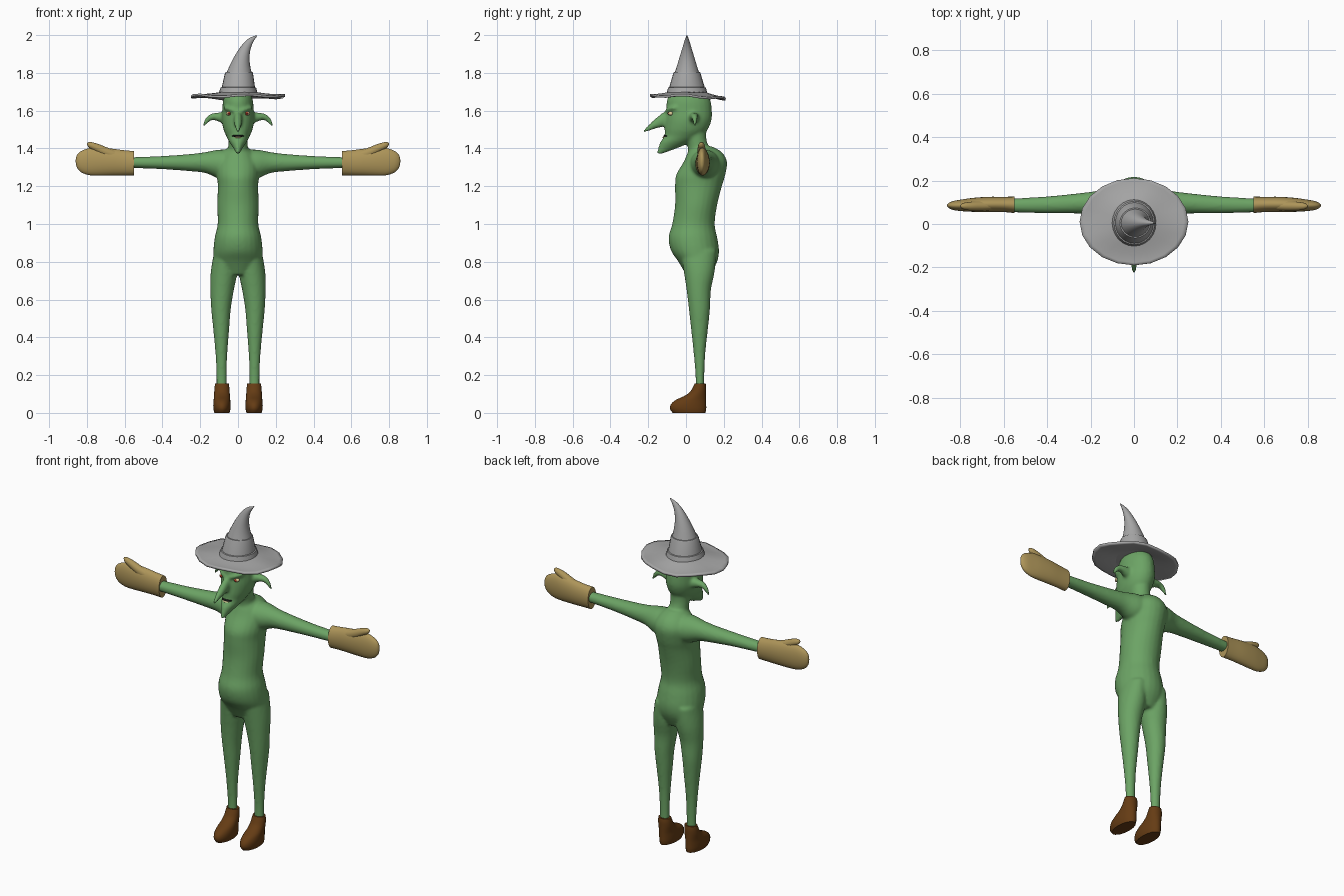
import bpy, bmesh, math
from mathutils import Vector


def material(name, rgb):
    m = bpy.data.materials.new(name)
    m.diffuse_color = (*rgb, 1)
    return m


SKIN = material("green skin", (0.15, 0.37, 0.13))
FELT = material("grey felt", (0.38, 0.38, 0.38))
TAN = material("tan leather", (0.42, 0.30, 0.10))
BROWN = material("brown leather", (0.13, 0.045, 0.007))
CREAM = material("cream", (0.75, 0.62, 0.32))
RED = material("red iris", (0.45, 0.04, 0.02))
BLACK = material("black", (0.01, 0.01, 0.01))


# A ring is centre + two radius vectors, stored as nine numbers
def level(z, y0, y1, hw, x=0):
    """Horizontal ring from front y0 to back y1 with half width hw."""
    return (x, (y0 + y1) / 2, z, hw, 0, 0, 0, (y1 - y0) / 2, 0)


def upright(x, y, z, ry, rz, lean=0):
    """Ring facing along x, leaning outward at the top."""
    return (x, y, z, 0, ry, 0, rz * math.sin(lean), 0, rz * math.cos(lean))


def facing(y, z, rx, rz, x=0, lean=0):
    """Ring facing along y, leaning forward at the top."""
    return (x, y, z, rx, 0, 0, 0, -rz * math.sin(lean), rz * math.cos(lean))


def refine(rings, steps):
    """Catmull-Rom interpolation between rings."""
    out = []
    for i in range(len(rings) - 1):
        p = [rings[max(i - 1, 0)], rings[i], rings[i + 1], rings[min(i + 2, len(rings) - 1)]]
        for k in range(steps):
            t = k / steps
            out.append([0.5 * (2 * b + (c - a) * t + (2 * a - 5 * b + 4 * c - d) * t * t
                               + (3 * b - a - 3 * c + d) * t ** 3) for a, b, c, d in zip(*p)])
    return out + [rings[-1]]


def loft(bm, rings, n=24, steps=4, cap=True, side=1):
    rows = []
    for r in refine(rings, steps):
        c, a, b = Vector(r[:3]), Vector(r[3:6]), Vector(r[6:])
        row = []
        for i in range(n):
            t = math.tau * i / n
            v = c + a * math.cos(t) + b * math.sin(t)
            row.append(bm.verts.new((v.x * side, v.y, v.z)))
        rows.append(row)
    for lo, hi in zip(rows, rows[1:]):
        for i in range(n):
            j = (i + 1) % n
            bm.faces.new((lo[i], lo[j], hi[j], hi[i]))
    if cap:
        bm.faces.new(rows[0])
        bm.faces.new(rows[-1])


def finish(name, bm, mat, angle=50):
    bmesh.ops.recalc_face_normals(bm, faces=bm.faces)
    me = bpy.data.meshes.new(name)
    bm.to_mesh(me)
    bm.free()
    me.materials.append(mat)
    ob = bpy.data.objects.new(name, me)
    bpy.context.collection.objects.link(ob)
    bpy.ops.object.select_all(action='DESELECT')
    bpy.context.view_layer.objects.active = ob
    ob.select_set(True)
    bpy.ops.object.shade_smooth_by_angle(angle=math.radians(angle))
    return ob


def ball(name, loc, size, mat):
    bm = bmesh.new()
    bmesh.ops.create_uvsphere(bm, u_segments=16, v_segments=10, radius=1)
    for v in bm.verts:
        v.co = Vector([c * s + l for c, s, l in zip(v.co, size, loc)])
    finish(name, bm, mat)


# Body: torso, head, nose and limbs fused into one skin
bm = bmesh.new()
loft(bm, [level(*r) for r in (
    (0.73, 0.00, 0.13, 0.08), (0.80, -0.04, 0.165, 0.125), (0.86, -0.08, 0.175, 0.13),
    (0.93, -0.092, 0.165, 0.123), (1.00, -0.073, 0.152, 0.108), (1.10, -0.058, 0.165, 0.11),
    (1.20, -0.058, 0.19, 0.107), (1.26, -0.052, 0.208, 0.112), (1.33, -0.012, 0.217, 0.11),
    (1.38, 0.01, 0.19, 0.08), (1.41, 0.03, 0.14, 0.045))])
loft(bm, [level(*r) for r in (  # neck
    (1.34, 0.01, 0.15, 0.06), (1.40, 0.01, 0.125, 0.052), (1.45, 0.0, 0.108, 0.052),
    (1.53, -0.03, 0.11, 0.055))])
loft(bm, [level(*r) for r in (  # head down to the pointed chin
    (1.72, -0.06, 0.09, 0.055), (1.66, -0.10, 0.128, 0.078), (1.60, -0.103, 0.137, 0.083),
    (1.55, -0.108, 0.135, 0.086), (1.50, -0.113, 0.115, 0.077), (1.465, -0.115, 0.08, 0.062),
    (1.435, -0.136, 0.03, 0.047), (1.40, -0.148, -0.05, 0.024), (1.37, -0.156, -0.13, 0.008))])
loft(bm, [facing(-0.07, 1.59, 0.018, 0.03, lean=0.6), facing(-0.12, 1.55, 0.022, 0.034, lean=0.7),
          facing(-0.17, 1.523, 0.018, 0.021, lean=0.6), facing(-0.228, 1.487, 0.006, 0.006, lean=0.6)])
for s in (-1, 1):
    loft(bm, [level(*r) for r in (  # leg
        (0.86, -0.03, 0.16, 0.055, 0.07), (0.75, -0.012, 0.152, 0.07, 0.074),
        (0.65, 0.003, 0.132, 0.062, 0.084), (0.55, 0.015, 0.127, 0.052, 0.09),
        (0.45, 0.026, 0.117, 0.043, 0.089), (0.32, 0.04, 0.103, 0.032, 0.088),
        (0.20, 0.05, 0.097, 0.027, 0.087), (0.11, 0.05, 0.097, 0.027, 0.087))], side=s)
    loft(bm, [upright(*r) for r in (  # arm
        (0.03, 0.10, 1.32, 0.085, 0.07), (0.10, 0.10, 1.318, 0.075, 0.076),
        (0.17, 0.098, 1.325, 0.055, 0.056), (0.25, 0.095, 1.325, 0.047, 0.046),
        (0.40, 0.088, 1.325, 0.039, 0.035), (0.58, 0.085, 1.325, 0.031, 0.028))], side=s)
    loft(bm, [upright(*r) for r in (  # drooping ear
        (0.06, 0.04, 1.557, 0.03, 0.036, 0), (0.10, 0.042, 1.565, 0.026, 0.026, 0.1),
        (0.14, 0.045, 1.566, 0.018, 0.018, 0.5), (0.165, 0.047, 1.547, 0.012, 0.013, 0.9),
        (0.186, 0.047, 1.515, 0.005, 0.005, 1.1))], n=16, side=s)
    loft(bm, [upright(0.012, -0.10, 1.597, 0.014, 0.009), upright(0.045, -0.088, 1.608, 0.014, 0.01),
              upright(0.075, -0.06, 1.615, 0.012, 0.008)], n=12, side=s)  # brow
body = finish("body", bm, SKIN)
rm = body.modifiers.new("fuse", 'REMESH')
rm.mode, rm.voxel_size, rm.use_smooth_shade = 'VOXEL', 0.008, True
sm = body.modifiers.new("soften", 'SMOOTH')
sm.factor, sm.iterations = 0.5, 6

# Mittens, boots and eyes
for s, label in ((-1, "left"), (1, "right")):
    bm = bmesh.new()
    loft(bm, [upright(*r) for r in (
        (0.55, 0.088, 1.322, 0.038, 0.064), (0.60, 0.09, 1.324, 0.035, 0.066),
        (0.67, 0.09, 1.328, 0.035, 0.071), (0.74, 0.088, 1.33, 0.032, 0.074),
        (0.79, 0.086, 1.33, 0.027, 0.071), (0.83, 0.085, 1.33, 0.021, 0.056),
        (0.852, 0.085, 1.332, 0.012, 0.034), (0.859, 0.085, 1.333, 0.003, 0.008))], side=s)
    loft(bm, [upright(*r) for r in (  # thumb
        (0.64, 0.085, 1.355, 0.022, 0.03, -0.3), (0.70, 0.083, 1.38, 0.023, 0.026, -0.4),
        (0.75, 0.082, 1.405, 0.02, 0.021, -0.4), (0.785, 0.082, 1.42, 0.014, 0.015, -0.4),
        (0.799, 0.082, 1.427, 0.003, 0.004, -0.4))], n=16, side=s)
    finish(label + "_mitten", bm, TAN)

    bm = bmesh.new()
    loft(bm, [level(*r, 0.085) for r in (
        (0.0, -0.07, 0.103, 0.04), (0.02, -0.084, 0.107, 0.045), (0.045, -0.08, 0.107, 0.046),
        (0.068, -0.055, 0.107, 0.044), (0.088, -0.012, 0.107, 0.042), (0.11, 0.02, 0.107, 0.041),
        (0.135, 0.036, 0.107, 0.039), (0.155, 0.046, 0.104, 0.036))], steps=3, side=s)
    finish(label + "_boot", bm, BROWN)

    ball(label + "_eye", (0.047 * s, -0.080, 1.585), (0.016, 0.014, 0.011), CREAM)
    ball(label + "_iris", (0.047 * s, -0.090, 1.585), (0.008, 0.007, 0.008), RED)
    ball(label + "_pupil", (0.047 * s, -0.095, 1.585), (0.003, 0.004, 0.003), BLACK)

# Mouth
ball("mouth", (0, -0.095, 1.466), (0.034, 0.026, 0.008), BLACK)
ball("teeth", (0, -0.098, 1.459), (0.024, 0.028, 0.005), CREAM)

# Hat brim with a wavy edge
bm = bmesh.new()
loft(bm, [(0, 0.01, z, rx, 0, 0, 0, ry, 0) for z, rx, ry in (
    (1.695, 0.085, 0.09), (1.684, 0.14, 0.13), (1.676, 0.20, 0.17), (1.674, 0.25, 0.20))],
    n=20, steps=2, cap=False)
for v in bm.verts:
    a = math.atan2((v.co.y - 0.01) / 0.2, v.co.x / 0.25)
    r = math.hypot(v.co.x / 0.25, (v.co.y - 0.01) / 0.2)
    v.co.z += max(0, r - 0.4) * (0.010 * math.cos(5 * a + 0.6) - 0.012 * math.sin(a) + 0.005 * math.cos(2 * a))
brim = finish("hat_brim", bm, FELT)
so = brim.modifiers.new("thickness", 'SOLIDIFY')
so.thickness, so.offset = 0.012, 0

# Hat crown: banded base, then a bent point
bm = bmesh.new()
loft(bm, [(x, 0.005, z, rx, 0, 0, 0, ry, 0) for x, z, rx, ry in (
    (0.0, 1.685, 0.105, 0.11), (0.002, 1.722, 0.094, 0.10), (0.002, 1.724, 0.088, 0.094),
    (0.005, 1.795, 0.075, 0.073), (0.006, 1.804, 0.071, 0.069))], steps=1)
loft(bm, [(x, 0.005, z, rx, 0, -rx * k, 0, ry, 0) for x, z, rx, ry, k in (
    (0.005, 1.79, 0.070, 0.068, 0), (0.012, 1.84, 0.053, 0.052, 0.1),
    (0.025, 1.89, 0.036, 0.037, 0.3), (0.043, 1.935, 0.023, 0.023, 0.5),
    (0.068, 1.972, 0.012, 0.012, 0.8), (0.100, 1.998, 0.002, 0.002, 0.8))])
finish("hat_crown", bm, FELT, 35)
